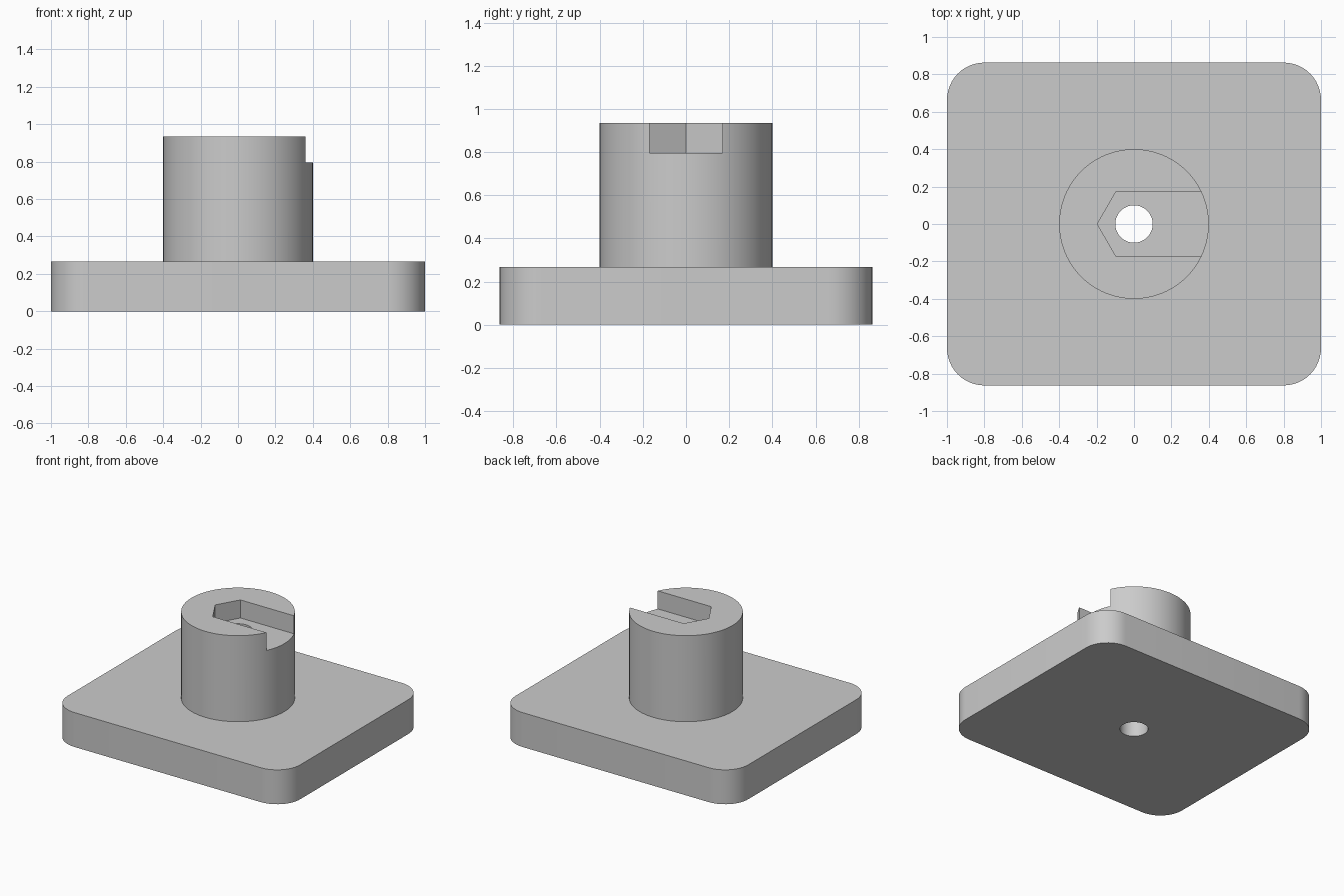
import bpy, bmesh
from math import cos, sin, pi, radians

if "Cube" in bpy.data.objects:
    bpy.data.objects.remove(bpy.data.objects["Cube"], do_unlink=True)

grey = bpy.data.materials.new("light_grey")
grey.use_nodes = True
grey.diffuse_color = (0.6, 0.6, 0.6, 1)
grey.node_tree.nodes["Principled BSDF"].inputs["Base Color"].default_value = grey.diffuse_color


def arc(cx, cy, r, start, sweep, steps):
    return [(cx + r * cos(start + sweep * i / steps), cy + r * sin(start + sweep * i / steps))
            for i in range(steps + 1)]


def circle(r, steps):
    return arc(0, 0, r, 0, 2 * pi, steps)[:-1]


def prism(name, outline, z0, z1):
    """Extrude a counter-clockwise outline from z0 to z1."""
    bm = bmesh.new()
    face = bm.faces.new([bm.verts.new((x, y, z0)) for x, y in outline])
    top = bmesh.ops.extrude_face_region(bm, geom=[face])["geom"]
    verts = [v for v in top if isinstance(v, bmesh.types.BMVert)]
    bmesh.ops.translate(bm, verts=verts, vec=(0, 0, z1 - z0))
    bmesh.ops.recalc_face_normals(bm, faces=bm.faces)
    mesh = bpy.data.meshes.new(name)
    bm.to_mesh(mesh)
    bm.free()
    mesh.materials.append(grey)
    obj = bpy.data.objects.new(name, mesh)
    bpy.context.collection.objects.link(obj)
    return obj


def combine(target, tool, operation):
    """Apply a boolean and discard the tool object."""
    mod = target.modifiers.new(operation.title(), 'BOOLEAN')
    mod.operation, mod.solver, mod.object = operation, 'EXACT', tool
    bpy.context.view_layer.objects.active = target
    bpy.ops.object.modifier_apply(modifier=mod.name)
    bpy.data.objects.remove(tool, do_unlink=True)


# Base plate with rounded corners
half_x, half_y, radius = 1.0, 0.863, 0.2
plate_top, boss_top, slot_floor = 0.267, 0.935, 0.795
corners = [(1, 1), (-1, 1), (-1, -1), (1, -1)]
outline = []
for i, (sx, sy) in enumerate(corners):
    outline += arc(sx * (half_x - radius), sy * (half_y - radius), radius, i * pi / 2, pi / 2, 12)
body = prism("base_with_boss", outline, 0, plate_top)

# Round boss on the plate
combine(body, prism("boss", circle(0.4, 96), plate_top / 2, boss_top), 'UNION')

# Hexagonal pocket running out through the left side
hex_r, slot_y = 0.196, 0.17
slot = [(-hex_r, 0), (-hex_r / 2, -slot_y), (0.6, -slot_y), (0.6, slot_y), (-hex_r / 2, slot_y)]
combine(body, prism("slot_cutter", slot, slot_floor, boss_top + 0.2), 'DIFFERENCE')

# Bolt hole through everything
combine(body, prism("hole_cutter", circle(0.1, 48), -0.2, boss_top + 0.2), 'DIFFERENCE')

# Smooth curved walls, sharp rims
bpy.ops.object.select_all(action='DESELECT')
body.select_set(True)
bpy.context.view_layer.objects.active = body
bpy.ops.object.shade_smooth_by_angle(angle=radians(30))
